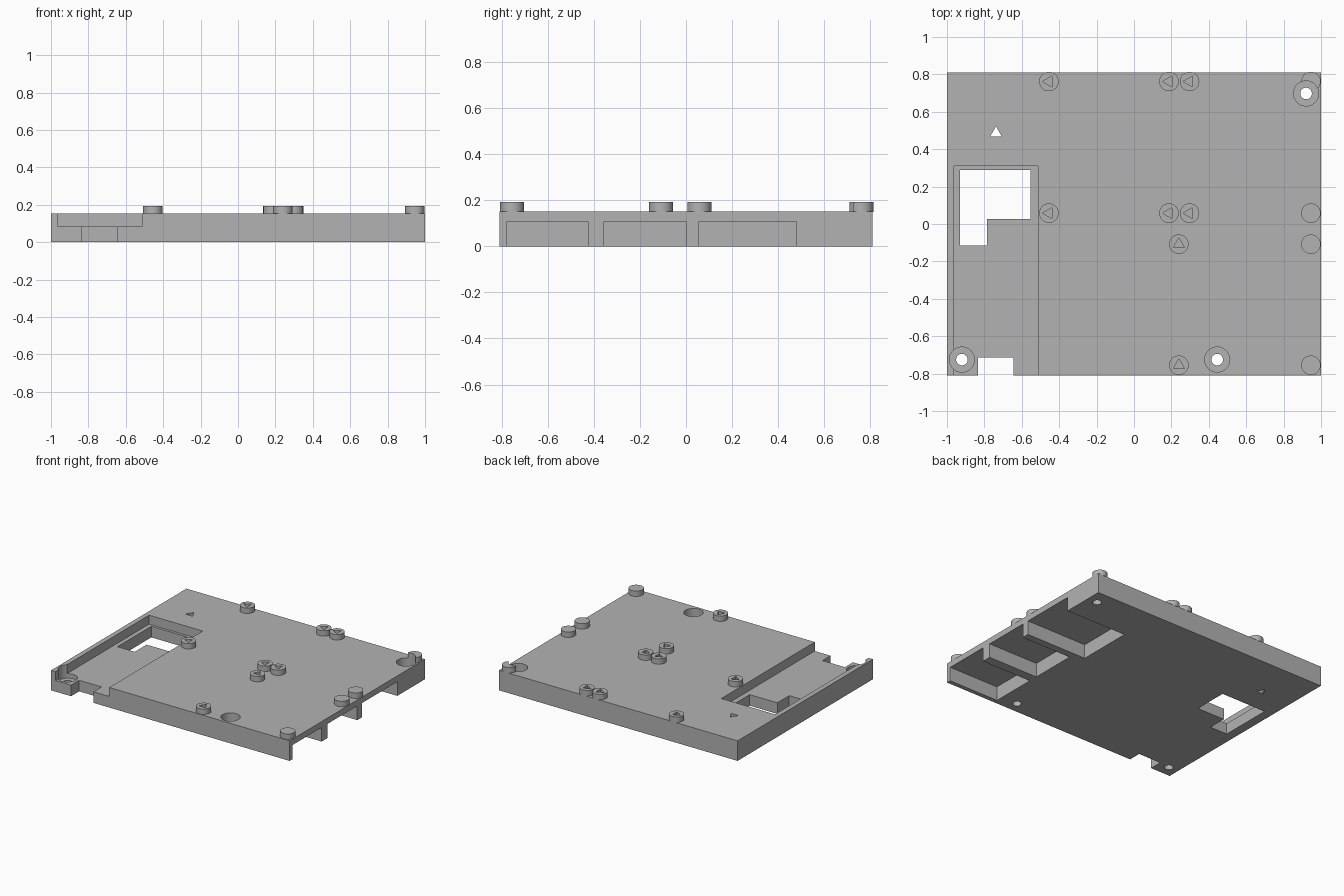
import bpy, bmesh, math
from mathutils import Matrix, Vector

cube = bpy.data.objects.get("Cube")
if cube:
    bpy.data.objects.remove(cube, do_unlink=True)

GREY = (0.45, 0.45, 0.45, 1.0)
mat = bpy.data.materials.new("plain grey")
mat.use_nodes = True
mat.diffuse_color = GREY
mat.node_tree.nodes["Principled BSDF"].inputs["Base Color"].default_value = GREY

HALF_X, HALF_Y = 1.0, 0.81
PLATE_TOP, PEG_TOP = 0.152, 0.193
FLOOR = 0.084        # recess floor
POCKET_TOP = 0.107
OUT = 0.1            # how far cutters run past the surface


def to_object(name, bm):
    mesh = bpy.data.meshes.new(name)
    bm.to_mesh(mesh)
    bm.free()
    mesh.materials.append(mat)
    obj = bpy.data.objects.new(name, mesh)
    bpy.context.collection.objects.link(obj)
    return obj


def box(name, x0, x1, y0, y1, z0, z1):
    bm = bmesh.new()
    size = Matrix.Diagonal((x1 - x0, y1 - y0, z1 - z0, 1))
    centre = Vector((x0 + x1, y0 + y1, z0 + z1)) / 2
    bmesh.ops.create_cube(bm, size=1, matrix=Matrix.Translation(centre) @ size)
    return to_object(name, bm)


def prism(name, x, y, radius, z0, z1, sides=40, turn=0.0):
    bm = bmesh.new()
    place = Matrix.Translation((x, y, (z0 + z1) / 2)) @ Matrix.Rotation(turn, 4, "Z")
    bmesh.ops.create_cone(bm, cap_ends=True, segments=sides, radius1=radius,
                          radius2=radius, depth=z1 - z0, matrix=place)
    # Aim triangles by their real first corner
    if sides == 3:
        corner = bm.verts[:][0].co - Vector((x, y, 0))
        fix = turn - math.atan2(corner.y, corner.x)
        bmesh.ops.rotate(bm, verts=bm.verts, cent=(x, y, 0),
                         matrix=Matrix.Rotation(fix, 3, "Z"))
    return to_object(name, bm)


def cut(target, cutters):
    for c in cutters:
        c.hide_render = True
        mod = target.modifiers.new("cut", "BOOLEAN")
        mod.operation = "DIFFERENCE"
        mod.solver = "EXACT"
        mod.object = c
    bpy.context.view_layer.update()
    done = target.evaluated_get(bpy.context.evaluated_depsgraph_get())
    mesh = bpy.data.meshes.new_from_object(done)
    target.modifiers.clear()
    target.data = mesh


plate = box("base_plate", -HALF_X, HALF_X, -HALF_Y, HALF_Y, 0, PLATE_TOP)

# Recess open to the front, stepped window and front notch
cutters = [
    box("recess_cutter", -0.963, -0.513, -HALF_Y - OUT, 0.31, FLOOR, PEG_TOP + OUT),
    box("window_cutter", -0.93, -0.553, 0.027, 0.29, -OUT, PEG_TOP),
    box("window_step_cutter", -0.93, -0.785, -0.115, 0.2, -OUT, PEG_TOP),
    box("notch_cutter", -0.833, -0.645, -HALF_Y - OUT, -0.713, -OUT, PEG_TOP),
    prism("alignment_hole_cutter", -0.738, 0.486, 0.036, -OUT, PEG_TOP, 3, math.pi / 2),
]

# Pockets underneath, open at the left side
for y0, y1, depth in ((-0.777, -0.426, 0.42), (-0.355, 0.0, 0.42), (0.056, 0.48, 0.51)):
    cutters.append(box("pocket_cutter", HALF_X - depth, HALF_X + OUT, y0, y1,
                       -OUT, POCKET_TOP))

# Counterbored screw holes
bores = []
for x, y in ((-0.92, -0.725), (0.445, -0.725), (0.92, 0.698)):
    bores.append(prism("counterbore_cutter", x, y, 0.067, 0.05, PEG_TOP + OUT))
    cutters.append(prism("screw_hole_cutter", x, y, 0.031, -OUT, PEG_TOP, 32))
cutters += bores

# Pegs: most have a blind triangular socket, those by the left edge are solid
LEFT, BACK = math.pi, math.pi / 2
rows = (
    (0.762, (-0.455, 0.187, 0.297), LEFT),
    (0.058, (-0.455, 0.187, 0.297), LEFT),
    (-0.108, (0.24,), BACK),
    (-0.755, (0.24,), BACK),
)
pegs, sockets = [], []
for y, xs, aim in rows:
    for x in xs:
        peg = prism("socket_peg", x, y, 0.052, PLATE_TOP - 0.002, PEG_TOP)
        socket = prism("socket_cutter", x, y, 0.034, 0.08, PEG_TOP + OUT, 3, aim)
        cut(peg, [socket])
        pegs.append(peg)
        sockets.append(socket)
    pegs.append(prism("edge_peg", 0.946, y, 0.052, PLATE_TOP - 0.002, PEG_TOP))
    if y > 0.5:
        cut(pegs[-1], bores[-1:])
cut(plate, cutters + sockets)

for c in cutters + sockets:
    bpy.data.objects.remove(c, do_unlink=True)

# Smooth round walls, sharp edges
bpy.ops.object.select_all(action="DESELECT")
for obj in [plate] + pegs:
    obj.select_set(True)
bpy.context.view_layer.objects.active = plate
bpy.ops.object.shade_smooth_by_angle(angle=math.radians(30))
